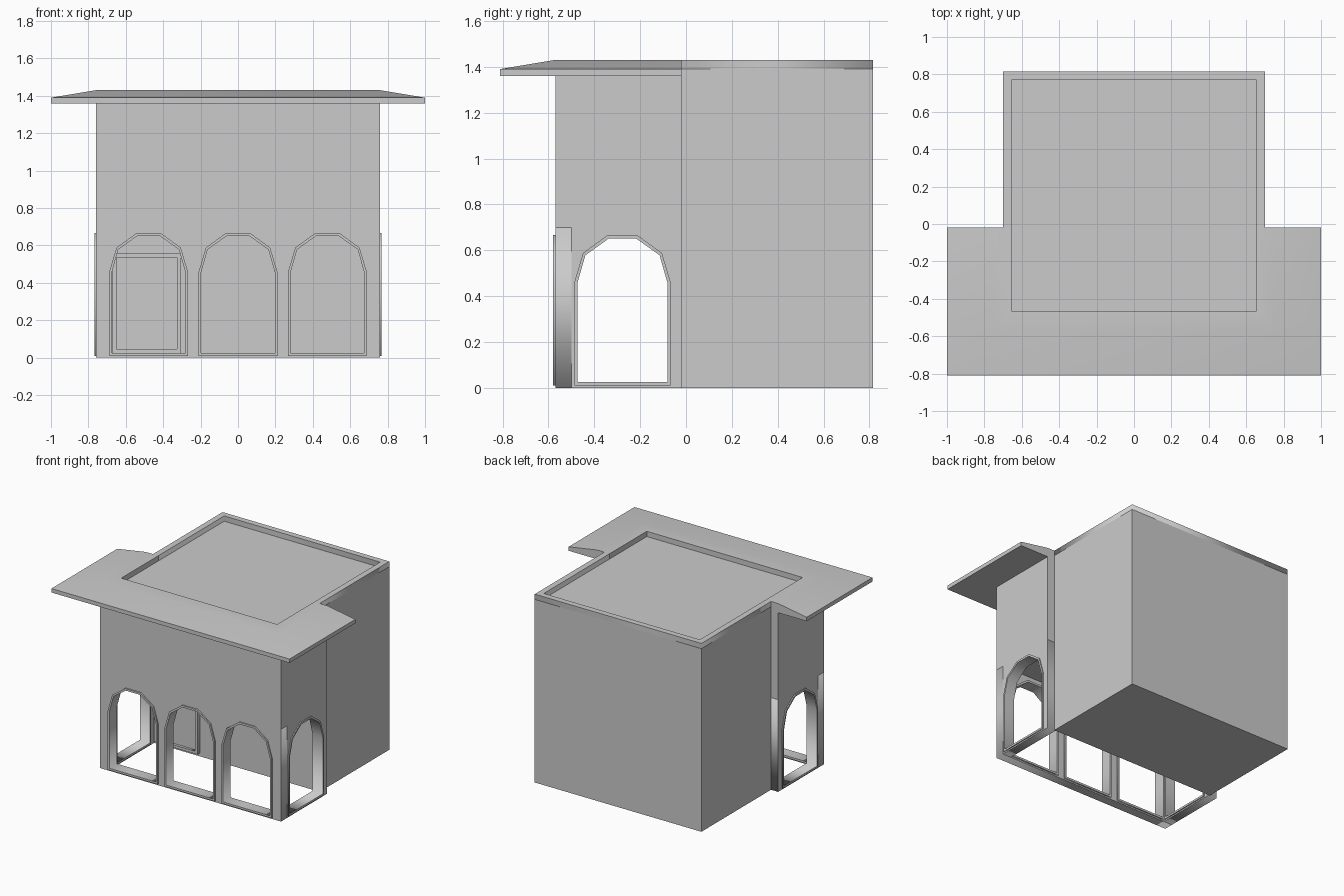
import bpy, bmesh
from math import pi
from mathutils import Euler, Matrix, Vector

if "Cube" in bpy.data.objects:
    bpy.data.objects.remove(bpy.data.objects["Cube"])


def mesh_object(name, bm):
    bmesh.ops.remove_doubles(bm, verts=bm.verts, dist=1e-5)
    bmesh.ops.recalc_face_normals(bm, faces=bm.faces)
    me = bpy.data.meshes.new(name)
    bm.to_mesh(me)
    bm.free()
    ob = bpy.data.objects.new(name, me)
    bpy.context.collection.objects.link(ob)
    return ob


def box(name, x0, x1, y0, y1, z0, z1):
    bm = bmesh.new()
    size = Matrix.Diagonal((x1 - x0, y1 - y0, z1 - z0, 1))
    mid = Matrix.Translation(((x0 + x1) / 2, (y0 + y1) / 2, (z0 + z1) / 2))
    bmesh.ops.create_cube(bm, size=1, matrix=mid @ size)
    return mesh_object(name, bm)


def plate(name, loops, thick, loc, rot):
    """Flat outline with optional holes, thickened both ways and placed."""
    cu = bpy.data.curves.new(name, 'CURVE')
    cu.dimensions, cu.fill_mode, cu.extrude = '2D', 'BOTH', thick / 2
    for pts in loops:
        sp = cu.splines.new('POLY')
        sp.points.add(len(pts) - 1)
        for p, (x, y) in zip(sp.points, pts):
            p.co = (x, y, 0, 1)
        sp.use_cyclic_u = True
    tmp = bpy.data.objects.new(name + "_outline", cu)
    bpy.context.collection.objects.link(tmp)
    dg = bpy.context.evaluated_depsgraph_get()
    me = bpy.data.meshes.new_from_object(tmp.evaluated_get(dg))
    bm = bmesh.new()
    bm.from_mesh(me)
    bpy.data.objects.remove(tmp)
    bpy.data.meshes.remove(me)
    bm.transform(Matrix.Translation(loc) @ Euler(rot).to_matrix().to_4x4())
    return mesh_object(name, bm)


def rect(x0, x1, y0, y1):
    return [(x0, y0), (x1, y0), (x1, y1), (x0, y1)]


def arch(c, half):
    """Seven-sided arch outline from its right half."""
    return [(c + x, z) for x, z in half] + [(c - x, z) for x, z in reversed(half)]


OUTER = [(0.21, 0.01), (0.21, 0.46), (0.172, 0.588), (0.065, 0.666)]
INNER = [(0.197, 0.025), (0.197, 0.455), (0.162, 0.578), (0.06, 0.651)]
FRONT, SIDE = (pi / 2, 0, 0), (pi / 2, 0, pi / 2)
SPLIT = 0.70          # top of the arcade walls
T = 0.07              # wall thickness

# Main block and the upper storey over the porch
box("main_block", -0.70, 0.70, -0.02, 0.815, 0, 1.39)
box("porch_upper_storey", -0.76, 0.76, -0.57, -0.02, SPLIT, 1.39)

# Front arcade wall and arch trims
centres = (-0.478, 0, 0.478)
plate("front_arcade_wall", [rect(-0.76, 0.76, 0, SPLIT)] + [arch(c, OUTER) for c in centres],
      T, (0, -0.57 + T / 2, 0), FRONT)
for i, c in enumerate(centres):
    plate(f"front_arch_trim_{i + 1}", [arch(c, OUTER), arch(c, INNER)],
          T + 0.02, (0, -0.57 + T / 2, 0), FRONT)

# Side arcade walls and arch trims
for side, s in (("left", -1), ("right", 1)):
    loc = (s * (0.76 - T / 2), 0, 0)
    plate(side + "_arcade_wall", [rect(-0.57 + T, -0.02, 0, SPLIT), arch(-0.277, OUTER)],
          T, loc, SIDE)
    plate(side + "_arch_trim", [arch(-0.277, OUTER), arch(-0.277, INNER)],
          T + 0.016, loc, SIDE)

# Door on the back wall of the porch
plate("door_frame", [rect(-0.67, -0.305, 0.025, 0.556), rect(-0.65, -0.325, 0.045, 0.535)],
      0.03, (0, -0.035, 0), FRONT)
box("door_panel", -0.65, -0.325, -0.03, -0.02, 0.045, 0.535)

# Sloping eave swept around the front three sides, with its flat inner rim
profile = [(-0.105, 1.36), (0.24, 1.36), (0.24, 1.39), (0, 1.43), (-0.105, 1.43)]
bm = bmesh.new()
rows = []
for d, z in profile:
    x, y = 0.76 + d, -0.57 - d
    rows.append([bm.verts.new(p) for p in
                 ((-x, -0.02, z), (-x, y, z), (x, y, z), (x, -0.02, z))])
for a, b in zip(rows, rows[1:] + rows[:1]):
    for k in range(3):
        bm.faces.new((a[k], a[k + 1], b[k + 1], b[k]))
for k in (0, 3):
    bm.faces.new([r[k] for r in rows])
eave = mesh_object("roof_eave", bm)
bpy.context.view_layer.objects.active = eave
eave.select_set(True)
bpy.ops.object.shade_smooth_by_angle(angle=pi / 6)

# Low parapet around the rear of the flat roof
plate("rear_parapet", [[(-0.70, -0.02), (-0.655, -0.02), (-0.655, 0.77), (0.655, 0.77),
                        (0.655, -0.02), (0.70, -0.02), (0.70, 0.815), (-0.70, 0.815)]],
      0.04, (0, 0, 1.41), (0, 0, 0))
